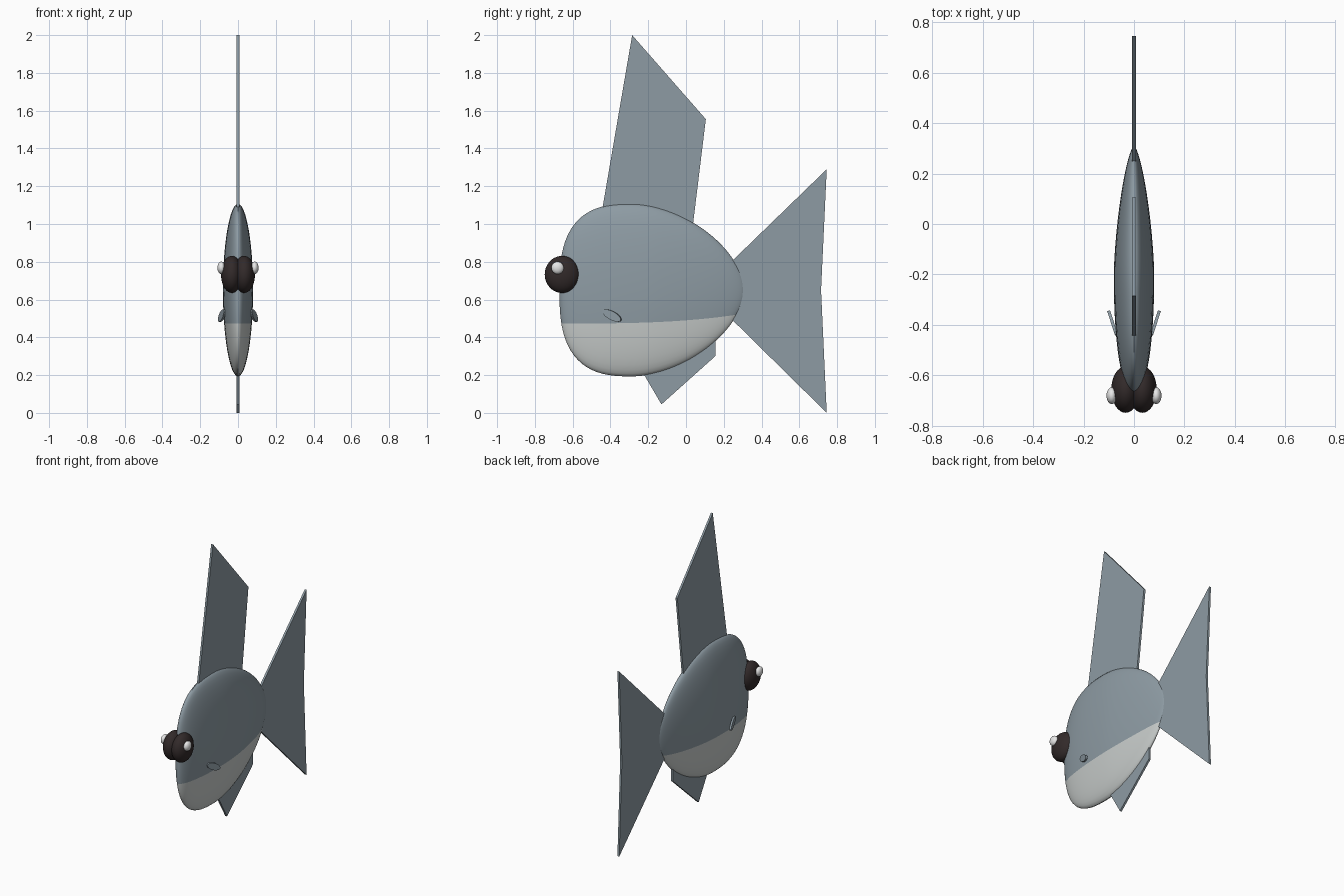
import bpy, bmesh
from math import pi, sin, cos, radians
from mathutils import Matrix, Vector

cube = bpy.data.objects.get("Cube")
if cube:
    bpy.data.objects.remove(cube, do_unlink=True)


def material(name, rgb):
    m = bpy.data.materials.new(name)
    m.use_nodes = True
    color = (*rgb, 1)
    m.diffuse_color = color
    m.node_tree.nodes["Principled BSDF"].inputs["Base Color"].default_value = color
    return m


GREY = material("blue grey", (0.27, 0.33, 0.37))
PALE = material("pale belly", (0.58, 0.61, 0.60))
BLACK = material("eye black", (0.032, 0.023, 0.023))
WHITE = material("highlight white", (0.85, 0.85, 0.85))


def finish(bm, name, *mats, smooth=False):
    bmesh.ops.recalc_face_normals(bm, faces=bm.faces)
    mesh = bpy.data.meshes.new(name)
    bm.to_mesh(mesh)
    bm.free()
    for m in mats:
        mesh.materials.append(m)
    obj = bpy.data.objects.new(name, mesh)
    bpy.context.collection.objects.link(obj)
    if smooth:
        bpy.ops.object.select_all(action='DESELECT')
        obj.select_set(True)
        bpy.context.view_layer.objects.active = obj
        bpy.ops.object.shade_smooth_by_angle(angle=radians(40))
    return obj


def plate(name, outline, matrix=Matrix(), half=0.007):
    """Thin sheet with a (y, z) outline, extruded along x."""
    bm = bmesh.new()
    face = bm.faces.new([bm.verts.new((-half, y, z)) for y, z in outline])
    new = bmesh.ops.extrude_face_region(bm, geom=[face])["geom"]
    bmesh.ops.translate(bm, vec=(2 * half, 0, 0),
                        verts=[v for v in new if isinstance(v, bmesh.types.BMVert)])
    bm.transform(matrix)
    return finish(bm, name, GREY)


def ball(name, center, radii, mat):
    bm = bmesh.new()
    bmesh.ops.create_uvsphere(bm, u_segments=32, v_segments=20, radius=1)
    bm.transform(Matrix.Translation(center) @ Matrix.Diagonal((*radii, 1)))
    return finish(bm, name, mat, smooth=True)


# Body: elliptical rings whose height and width follow egg-shaped profiles
FRONT, BACK, MID_Z = -0.67, 0.31, 0.65


def egg(y, peak, front_power, back_power):
    end, p = (FRONT, front_power) if y < peak else (BACK, back_power)
    u = min(1, (y - peak) / (end - peak))
    return (1 - u ** p) ** (1 / p)


def belly_line(y):
    return 0.473 + 0.047 * max(0, (y - FRONT) / 0.94) ** 3


def build_body(rings=44, sides=48):
    bm = bmesh.new()
    loops = []
    for i in range(1, rings):
        y = (FRONT + BACK) / 2 - (BACK - FRONT) / 2 * cos(pi * i / rings)
        h = 0.457 * egg(y, -0.28, 2.8, 1.72)
        w = 0.08 * egg(y, -0.2, 2.2, 1.5)
        angles = [2 * pi * k / sides for k in range(sides)]
        loops.append([bm.verts.new((w * cos(a), y, MID_Z + h * sin(a))) for a in angles])
    for a, b in zip(loops, loops[1:]):
        for k in range(sides):
            n = (k + 1) % sides
            bm.faces.new((a[k], a[n], b[n], b[k]))
    for loop, y in ((loops[0], FRONT), (loops[-1], BACK)):
        tip = bm.verts.new((0, y, MID_Z))
        for k in range(sides):
            bm.faces.new((loop[k], loop[(k + 1) % sides], tip))
    # Flatten the curved belly line, cut along it, then restore the shape
    for v in bm.verts:
        v.co.z -= belly_line(v.co.y)
    bmesh.ops.bisect_plane(bm, geom=bm.verts[:] + bm.edges[:] + bm.faces[:],
                           dist=1e-5, plane_co=(0, 0, 0), plane_no=(0, 0, 1))
    for f in bm.faces:
        f.material_index = int(f.calc_center_median().z < 0)
    for v in bm.verts:
        v.co.z += belly_line(v.co.y)
    finish(bm, "body", GREY, PALE, smooth=True)


build_body()

# Fins on the centre line
plate("dorsal_fin", [(-0.455, 1.01), (-0.285, 2.0), (0.105, 1.555), (0.025, 0.9)])
plate("tail_fin", [(0.085, 0.65), (0.745, 1.29), (0.715, 0.65), (0.745, 0.0)])
plate("anal_fin", [(-0.25, 0.25), (-0.13, 0.045), (0.155, 0.30), (0.155, 0.5)])

# Paired parts
for side, s in (("left", 1), ("right", -1)):
    ball(side + "_eye", (s * 0.033, -0.656, 0.733), (0.057, 0.092, 0.098), BLACK)
    ball(side + "_eye_highlight", (s * 0.088, -0.68, 0.768), (0.021, 0.033, 0.033), WHITE)
    oval = [(0.056 * cos(a), 0.023 * sin(a)) for a in (2 * pi * k / 20 for k in range(20))]
    place = (Matrix.Translation((s * 0.085, -0.392, 0.515))
             @ Matrix.Rotation(radians(-18 * s), 4, 'Z')
             @ Matrix.Rotation(radians(-27), 4, 'X'))
    plate(side + "_pectoral_fin", oval, place, 0.006)
